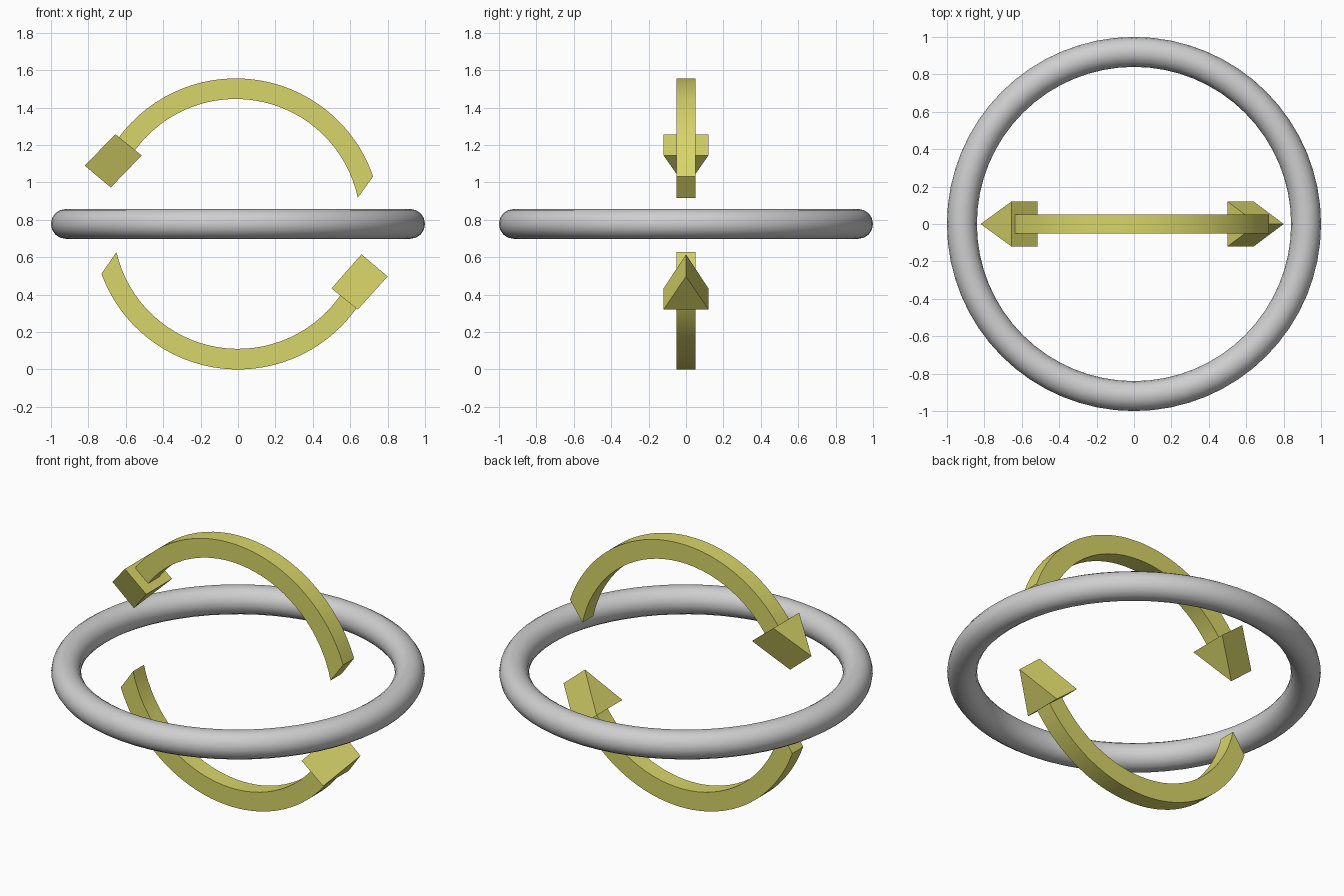
import bpy
import bmesh
from math import sin, cos, radians
from mathutils import Vector

cube = bpy.data.objects.get("Cube")
if cube:
    bpy.data.objects.remove(cube, do_unlink=True)


def make_material(name, colour):
    mat = bpy.data.materials.new(name)
    mat.use_nodes = True
    mat.diffuse_color = colour
    mat.node_tree.nodes["Principled BSDF"].inputs["Base Color"].default_value = colour
    return mat


yellow = make_material("yellow", (0.68, 0.66, 0.14, 1))
grey = make_material("light_grey", (0.62, 0.62, 0.62, 1))


def finish(name, bm, mat, smooth):
    bmesh.ops.recalc_face_normals(bm, faces=bm.faces)
    mesh = bpy.data.meshes.new(name)
    bm.to_mesh(mesh)
    bm.free()
    mesh.materials.append(mat)
    obj = bpy.data.objects.new(name, mesh)
    bpy.context.collection.objects.link(obj)
    if smooth:
        bpy.ops.object.select_all(action="DESELECT")
        obj.select_set(True)
        bpy.context.view_layer.objects.active = obj
        bpy.ops.object.shade_smooth_by_angle(angle=radians(35))
    return obj


def curved_shaft(name, cx, cz, side, tail, head, steps=32):
    """Square bar swept round a circle; the tail end is cut on a slant.
    tail and head are (inner, outer) angles from the crown in degrees."""
    bm = bmesh.new()
    rings = []
    for i in range(steps + 1):
        t = i / steps
        ring = []
        for k, y in ((0, -0.051), (0, 0.051), (1, 0.051), (1, -0.051)):
            a = radians(tail[k] + (head[k] - tail[k]) * t)
            r = (0.667, 0.777)[k]
            ring.append(bm.verts.new((cx + side * r * sin(a), y, cz + side * r * cos(a))))
        rings.append(ring)
    for a, b in zip(rings, rings[1:]):
        for j in range(4):
            n = (j + 1) % 4
            bm.faces.new((a[j], a[n], b[n], b[j]))
    bm.faces.new(rings[0])
    bm.faces.new(rings[-1])
    finish(name, bm, yellow, True)


def arrow_head(name, base, tip):
    """Triangular prism; base and tip are (x, z) edge ends."""
    bm = bmesh.new()
    caps = []
    for (bx, bz), (tx, tz) in zip(base, tip):
        caps.append([bm.verts.new(p) for p in
                     ((bx, -0.12, bz), (bx, 0.12, bz), (tx, 0, tz))])
    for cap in caps:
        bm.faces.new(cap)
    for j in range(3):
        n = (j + 1) % 3
        bm.faces.new((caps[0][j], caps[0][n], caps[1][n], caps[1][j]))
    finish(name, bm, yellow, False)


# Ring
bpy.ops.mesh.primitive_torus_add(major_radius=0.92, minor_radius=0.08,
                                 major_segments=64, minor_segments=16,
                                 location=(0, 0, 0.778))
ring = bpy.context.object
ring.name = "ring"
ring.data.materials.append(grey)
bpy.ops.object.shade_smooth()

# Upper arrow, bending over the ring
curved_shaft("upper_arrow_shaft", -0.012, 0.779, 1, (78, 71), (-58, -58))
arrow_head("upper_arrow_head", ((-0.655, 1.257), (-0.515, 1.144)),
           ((-0.82, 1.09), (-0.68, 0.973)))

# Lower arrow, bending under the ring
curved_shaft("lower_arrow_shaft", 0.0, 0.777, -1, (77, 70), (-58, -58))
arrow_head("lower_arrow_head", ((0.50, 0.433), (0.64, 0.32)),
           ((0.66, 0.615), (0.80, 0.497)))
